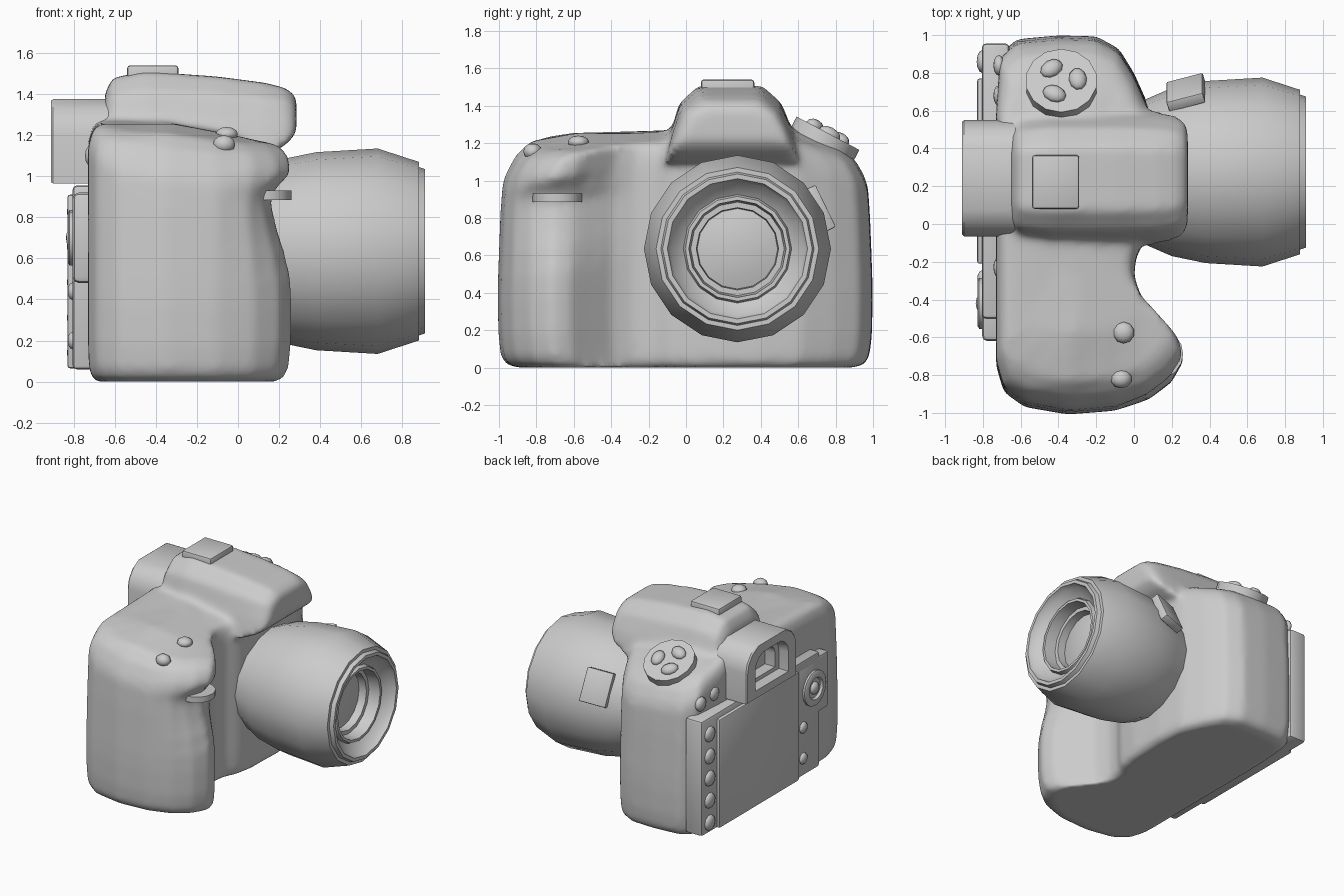
import bpy, bmesh
from math import sin, cos, pi, radians
from mathutils import Matrix, Vector

if "Cube" in bpy.data.objects:
    bpy.data.objects.remove(bpy.data.objects["Cube"])


def finish(name, bm, angle=35):
    bmesh.ops.recalc_face_normals(bm, faces=bm.faces)
    me = bpy.data.meshes.new(name)
    bm.to_mesh(me)
    bm.free()
    ob = bpy.data.objects.new(name, me)
    bpy.context.collection.objects.link(ob)
    bpy.ops.object.select_all(action='DESELECT')
    ob.select_set(True)
    bpy.context.view_layer.objects.active = ob
    bpy.ops.object.shade_smooth_by_angle(angle=radians(angle))
    return ob


def loft(bm, rings):
    """Skin a list of equal-length point rings and cap both ends."""
    vs = [[bm.verts.new(p) for p in r] for r in rings]
    n = len(vs[0])
    for a, b in zip(vs, vs[1:]):
        for i in range(n):
            j = (i + 1) % n
            bm.faces.new((a[i], a[j], b[j], b[i]))
    bm.faces.new(vs[0])
    bm.faces.new(vs[-1])


def lathe_x(name, profile, cy, cz, n=16):
    bm = bmesh.new()
    loft(bm, [[(x, cy + r * sin(2 * pi * i / n), cz + r * cos(2 * pi * i / n))
               for i in range(n)] for x, r in profile])
    return finish(name, bm)


def box(name, size, mat, bevel=0.015):
    bm = bmesh.new()
    bmesh.ops.create_cube(bm, size=1, matrix=mat @ Matrix.Diagonal((*size, 1)))
    bmesh.ops.bevel(bm, geom=bm.edges[:], offset=bevel, segments=2, profile=0.5, affect='EDGES')
    return finish(name, bm)


def span(name, x, y, z, bevel=0.015):
    lo, hi = Vector((x[0], y[0], z[0])), Vector((x[1], y[1], z[1]))
    return box(name, hi - lo, Matrix.Translation((lo + hi) / 2), bevel)


def disc(name, r, depth, mat, n=16):
    bm = bmesh.new()
    bmesh.ops.create_cone(bm, cap_ends=True, segments=n, radius1=r, radius2=r, depth=depth, matrix=mat)
    return finish(name, bm)


def dome(name, scale, mat):
    bm = bmesh.new()
    bmesh.ops.create_uvsphere(bm, u_segments=10, v_segments=6, radius=1,
                              matrix=mat @ Matrix.Diagonal((*scale, 1)))
    return finish(name, bm, 60)


def lerp(table, v):
    for (a, fa), (b, fb) in zip(table, table[1:]):
        if v <= b:
            return fa + (fb - fa) * max(0, (v - a) / (b - a))
    return table[-1][1]


T = Matrix.Translation

# Body shell: plan outline lofted upwards, with a hand grip that swells and narrows
plan = [(-.73, -.75), (-.69, -.89), (-.58, -.97), (-.35, -1.01), (-.1, -.99), (.08, -.93),
        (.2, -.84), (.27, -.72), (.24, -.62), (.13, -.5), (.04, -.4), (0, -.28), (.01, -.18),
        (.06, -.08), (.09, .1), (.1, .4), (.08, .62), (0, .8), (-.08, .93), (-.2, .995),
        (-.4, 1.0), (-.62, .98), (-.71, .9), (-.73, .6), (-.73, 0)]
grip = [(0, .9), (.1, .97), (.3, 1), (.55, .96), (.75, .7), (.9, .58), (.95, .72), (1.0, .98), (1.3, .98)]
top = [(-1, 1.1), (-.9, 1.2), (-.7, 1.255), (-.2, 1.255), (.3, 1.3), (.6, 1.28), (.9, 1.16), (1, 1.08)]
taper = [(0, .99), (.4, 1), (.8, .985), (1.1, .965), (1.3, .95)]


def body_ring(z, s, drop=None):
    ring = []
    for x, y in plan:
        px, py = -.25 + (x + .25) * s, y * s
        h = lerp(top, py) - .2 * max(0, px + .3)
        zz = h - drop if drop is not None else z * h / 1.25
        if y < -.3 and px > 0:
            px *= lerp(grip, zz)
        ring.append((px, py * lerp(taper, zz), zz))
    return ring


bm = bmesh.new()
loft(bm, [body_ring(z, s) for z, s in ((0, .5), (0, .9), (.015, .96), (.07, .99), (.2, 1), (.4, 1),
                                      (.55, 1), (.7, 1), (.8, 1), (.9, 1), (.97, 1), (1.03, 1))]
     + [body_ring(0, s, d) for s, d in ((1, .12), (.985, .07), (.94, .02), (.86, 0), (.6, 0), (.3, 0))])

# Viewfinder hump, lofted front to back and blended into the shell
arch = [(-1.15, 0), (-1.03, .4), (-.88, .78), (-.55, 1), (.5, 1), (.83, .78), (1.03, .4), (1.15, 0)]
hump = [(-.65, 1.1, 1.4, .26), (-.61, 1.08, 1.48, .3), (-.45, 1.08, 1.51, .32), (-.1, 1.08, 1.485, .32),
        (.13, 1.1, 1.455, .31), (.23, 1.15, 1.43, .29), (.285, 1.21, 1.39, .25)]
loft(bm, [[(x, .245 + a * w, lo + b * (hi - lo)) for a, b in arch] for x, lo, hi, w in hump])
body = finish("body", bm)
rm = body.modifiers.new("blend", 'REMESH')
rm.mode = 'VOXEL'
rm.voxel_size = .022
rm.use_smooth_shade = True
sm = body.modifiers.new("soften", 'SMOOTH')
sm.factor = .5
sm.iterations = 10

# Lens barrel with stepped recess and glass
LY, LZ = .275, .635
lathe_x("lens_barrel", [(-.05, .36), (.05, .38), (.2, .445), (.38, .482), (.68, .5), (.88, .435),
                        (.88, .41), (.91, .40), (.91, .375), (.87, .36), (.82, .29), (.85, .28),
                        (.85, .26), (.76, .25), (.76, .22), (.68, .215)], LY, LZ)
lathe_x("lens_glass", [(.66, .22), (.7, .215), (.72, .14), (.73, .05)], LY, LZ)

# Switch plate on the lens side
side = T((0, LY, LZ)) @ Matrix.Rotation(radians(26), 4, 'X') @ T((.275, .47, 0)) \
    @ Matrix.Rotation(radians(16), 4, 'Z')
box("lens_switch", (.2, .06, .25), side, .008)

# Accessory shoe
span("accessory_shoe", (-.54, -.29), (.08, .365), (1.44, 1.54), .015)

# Eyepiece hood with hollow centre
hood = [(-.065, .965), (.55, .965), (.55, 1.2), (.535, 1.27), (.49, 1.33), (.41, 1.375),
        (.075, 1.375), (-.005, 1.33), (-.05, 1.27), (-.065, 1.2)]


def hood_ring(x, s):
    return [(x, .2425 + (y - .2425) * s, 1.16 + (z - 1.16) * s) for y, z in hood]


bm = bmesh.new()
loft(bm, [hood_ring(-.58, 1), hood_ring(-.9, 1), hood_ring(-.91, .97), hood_ring(-.91, .66),
          hood_ring(-.84, .6), hood_ring(-.84, .45), hood_ring(-.76, .42)])
finish("eyepiece", bm)

# Mode dial with three raised pads
dial = T((-.385, .75, 1.235)) @ Matrix.Rotation(radians(-28), 4, 'X')
disc("mode_dial", .19, .09, dial @ T((0, 0, -.025)), 14)
for i in range(3):
    dome("dial_pad", (.065, .048, .035),
         dial @ Matrix.Rotation(2 * pi * i / 3 + .1, 4, 'Z') @ T((.088, 0, .022)) @ Matrix.Rotation(pi / 2, 4, 'Z'))

# Shutter buttons and finger wheel on the grip
dome("shutter_button", (.057, .057, .035), T((-.055, -.575, 1.205)))
dome("shutter_button", (.057, .05, .045), T((-.068, -.82, 1.155)))
disc("finger_wheel", .132, .045, T((.128, -.688, .907)))

# Rear panel, screen and control pod
span("rear_panel", (-.805, -.66), (-.5, .955), (.06, .955), .02)
span("screen", (-.83, -.75), (-.21, .77), (.065, .91), .012)
span("control_pod", (-.805, -.66), (-.62, -.22), (.48, .92), .03)
back = Matrix.Rotation(pi / 2, 4, 'Y')
lathe_x("control_ring", [(-.79, .135), (-.82, .135), (-.828, .12), (-.828, .085), (-.81, .075)], -.42, .7)
dome("control_button", (.05, .05, .03), T((-.808, -.42, .7)) @ back)

# Rear buttons
for i in range(5):
    dome("menu_button", (.06, .06, .028), T((-.805, .86, .14 + .172 * i)) @ back)
for z in (.2, .44):
    dome("rear_button", (.045, .045, .025), T((-.805, -.29, z)) @ back)
for y, z in ((.84, 1.03), (.68, 1.05), (-.23, 1.1)):
    dome("upper_button", (.055, .055, .03), T((-.715, y, z)) @ back)
